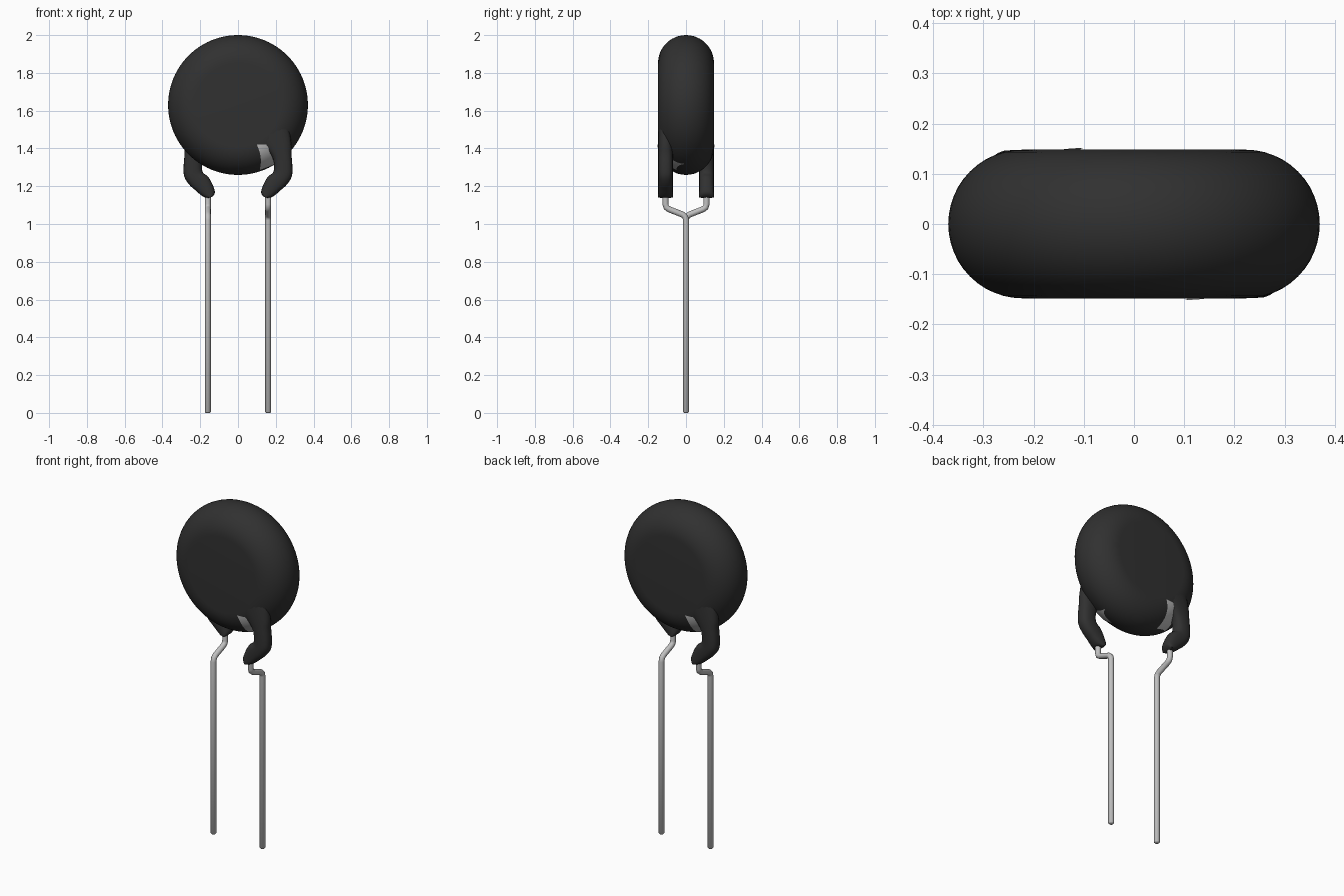
import bpy, bmesh, math
from mathutils import Vector

cube = bpy.data.objects.get("Cube")
if cube:
    bpy.data.objects.remove(cube, do_unlink=True)


def material(name, value):
    m = bpy.data.materials.new(name)
    m.use_nodes = True
    col = (value, value, value, 1)
    m.diffuse_color = col
    m.node_tree.nodes["Principled BSDF"].inputs["Base Color"].default_value = col
    return m


COATING = material("black coating", 0.03)
METAL = material("tinned metal", 0.53)

CZ, FLAT, EDGE = 1.63, 0.222, 0.148   # disc centre height, flat radius, rim radius


def make(name, verts, faces, mat, turn=0.0):
    me = bpy.data.meshes.new(name)
    bm = bmesh.new()
    vs = [bm.verts.new(v) for v in verts]
    for f in faces:
        bm.faces.new([vs[i] for i in f])
    bmesh.ops.recalc_face_normals(bm, faces=bm.faces)
    bm.to_mesh(me)
    bm.free()
    me.materials.append(mat)
    ob = bpy.data.objects.new(name, me)
    bpy.context.collection.objects.link(ob)
    ob.rotation_euler.z = turn
    bpy.ops.object.select_all(action='DESELECT')
    ob.select_set(True)
    bpy.context.view_layer.objects.active = ob
    bpy.ops.object.shade_smooth_by_angle(angle=math.radians(50))
    return ob


def loft(rings):
    """Join equal closed rings into a capped skin."""
    n = len(rings[0])
    verts = [v for r in rings for v in r]
    faces = [(i * n + j, i * n + (j + 1) % n, (i + 1) * n + (j + 1) % n, (i + 1) * n + j)
             for i in range(len(rings) - 1) for j in range(n)]
    faces += [list(range(n)), list(range(len(verts) - n, len(verts)))]
    return verts, faces


def smooth_rows(rows, steps):
    """Catmull-Rom interpolation of number rows."""
    out = []
    for i in range(len(rows) - 1):
        a, b, c, d = (rows[min(max(k, 0), len(rows) - 1)] for k in (i - 1, i, i + 1, i + 2))
        for s in range(steps):
            t = s / steps
            out.append([0.5 * (2 * q + (r - p) * t + (2 * p - 5 * q + 4 * r - w) * t * t
                               + (3 * q - p - 3 * r + w) * t ** 3)
                        for p, q, r, w in zip(a, b, c, d)])
    return out + [list(rows[-1])]


# Disc body: flat faces with a full round rim
rings = []
for i in range(25):
    a = math.pi * (i / 24 - 0.5)
    r, y = FLAT + EDGE * math.cos(a), EDGE * math.sin(a)
    rings.append([(r * math.cos(t), y, CZ + r * math.sin(t))
                  for t in (2 * math.pi * k / 96 for k in range(96))])
make("disc_body", *loft(rings), COATING)

# Coated leg outline: inner x, z and outer x, z from the disc down to the tip
LEG = [(0.00, 1.56, 0.20, 1.66), (0.05, 1.46, 0.262, 1.53), (0.125, 1.415, 0.282, 1.43),
       (0.175, 1.365, 0.283, 1.37), (0.19, 1.32, 0.288, 1.30), (0.187, 1.275, 0.284, 1.25),
       (0.160, 1.252, 0.258, 1.208), (0.14, 1.22, 0.225, 1.178), (0.124, 1.18, 0.195, 1.152),
       (0.124, 1.16, 0.175, 1.141), (0.135, 1.145, 0.155, 1.138)]


def leg_rings():
    rings = []
    for xl, zl, xr, zr in smooth_rows(LEG, 4):
        ring = []
        for k in range(20):
            a = 2 * math.pi * k / 20
            # squarish rounded section
            c, s = (math.copysign(abs(f(a)) ** 0.8, f(a)) for f in (math.cos, math.sin))
            u = (1 + c) / 2
            ring.append((xl + (xr - xl) * u, -0.1085 + 0.039 * s, zl + (zr - zl) * u))
        rings.append(ring)
    return rings


# Bare metal patch following the rim: left x, z and right x, z
PATCH = [(0.10, 1.42, 0.15, 1.42), (0.116, 1.375, 0.185, 1.37),
         (0.121, 1.33, 0.20, 1.34), (0.115, 1.286, 0.20, 1.318)]


def patch_mesh():
    verts, n = [], 9
    rows = smooth_rows(PATCH, 5)
    for xl, zl, xr, zr in rows:
        for k in range(n):
            x, z = xl + (xr - xl) * k / (n - 1), zl + (zr - zl) * k / (n - 1)
            r = math.hypot(x, z - CZ)
            d = min(max(r - FLAT, 0), EDGE)
            verts.append((x, -math.sqrt(EDGE ** 2 - d * d) - 0.004, z))
    faces = [(i * n + j, i * n + j + 1, (i + 1) * n + j + 1, (i + 1) * n + j)
             for i in range(len(rows) - 1) for j in range(n - 1)]
    return verts, faces


# Lead wire: y, z, radius from the foot, through the jog, up into the coating
WIRE = [(0, 0, 0.010), (0, 0.006, 0.016), (0, 1.02, 0.016), (-0.004, 1.037, 0.016),
        (-0.018, 1.05, 0.016), (-0.09, 1.078, 0.016), (-0.104, 1.088, 0.016),
        (-0.109, 1.105, 0.016), (-0.109, 1.20, 0.016)]


def wire_rings():
    rings = []
    for i, (y, z, r) in enumerate(WIRE):
        a, b = WIRE[max(i - 1, 0)], WIRE[min(i + 1, len(WIRE) - 1)]
        t = Vector((0, b[0] - a[0], b[1] - a[1])).normalized()
        side = Vector((0, t.z, -t.y))
        ring = []
        for k in range(16):
            ang = 2 * math.pi * k / 16
            ring.append(Vector((0.16, y, z)) + Vector((1, 0, 0)) * r * math.cos(ang)
                        + side * r * math.sin(ang))
        rings.append(ring)
    return rings


# Both sides are the same, half a turn apart
for side, turn in (("left", 0.0), ("right", math.pi)):
    make(side + "_coated_leg", *loft(leg_rings()), COATING, turn)
    make(side + "_lead_wire", *loft(wire_rings()), METAL, turn)
    make(side + "_bare_patch", *patch_mesh(), METAL, turn)
